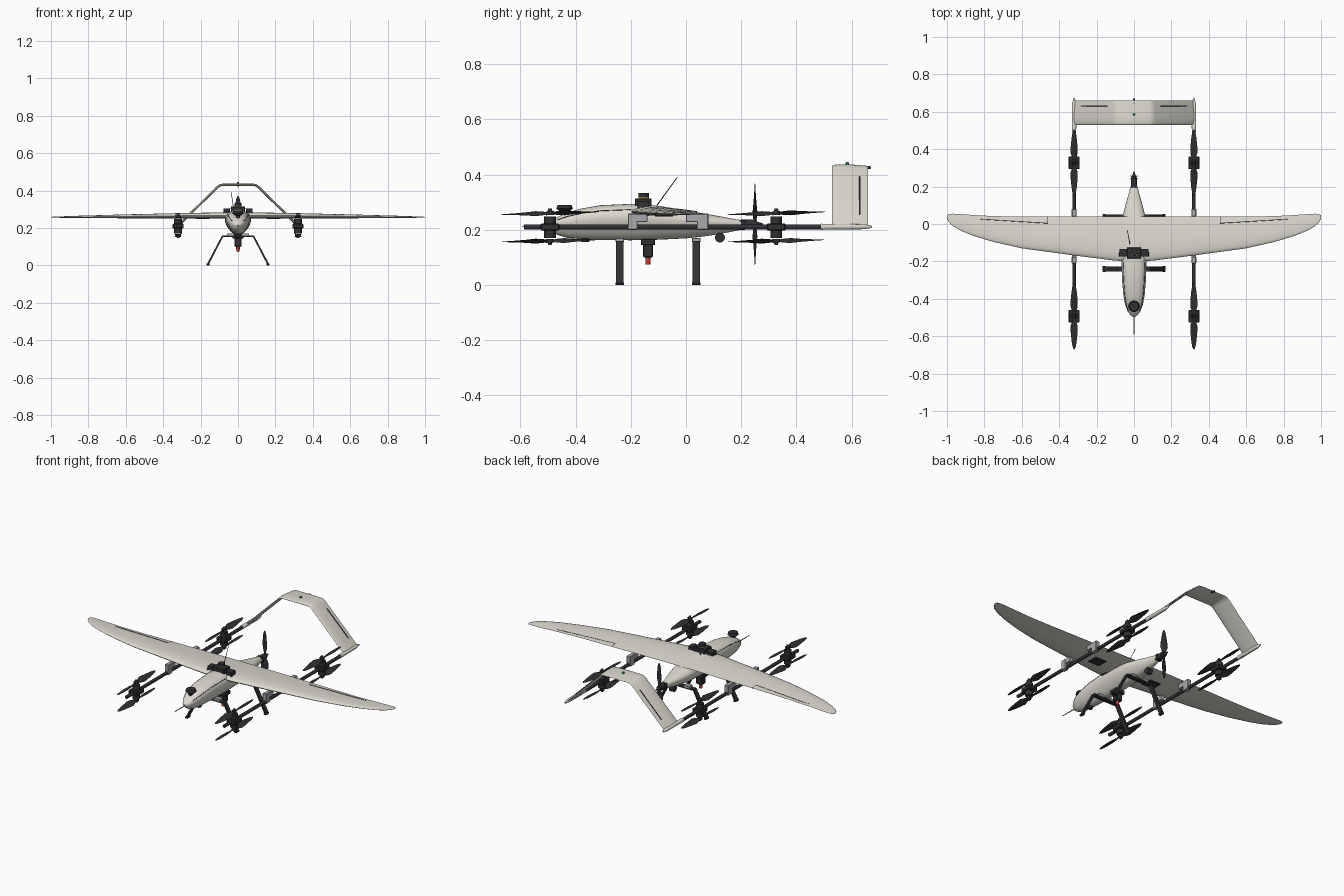
import bpy, bmesh, math
from mathutils import Vector, Matrix

if "Cube" in bpy.data.objects:
    bpy.data.objects.remove(bpy.data.objects["Cube"])

def mat(name, r, g, b):
    m = bpy.data.materials.new(name)
    m.diffuse_color = (r, g, b, 1)
    m.use_nodes = True
    m.node_tree.nodes["Principled BSDF"].inputs["Base Color"].default_value = m.diffuse_color
    return m

SHELL = mat("shell", .72, .70, .63)
BLACK = mat("black", .03, .03, .034)
GREY = mat("grey", .4, .4, .42)
RED = mat("red", .6, .04, .03)
YELLOW = mat("yellow", .8, .6, .02)
GREEN = mat("green", .05, .4, .12)

def finish(name, bm, m):
    bmesh.ops.recalc_face_normals(bm, faces=bm.faces)
    me = bpy.data.meshes.new(name)
    bm.to_mesh(me)
    bm.free()
    me.materials.append(m)
    ob = bpy.data.objects.new(name, me)
    bpy.context.collection.objects.link(ob)
    return ob

def add_loft(bm, rings):
    vs = [[bm.verts.new(p) for p in r] for r in rings]
    n = len(rings[0])
    for a, b in zip(vs, vs[1:]):
        for i in range(n):
            j = (i + 1) % n
            bm.faces.new((a[i], a[j], b[j], b[i]))
    bm.faces.new(vs[0])
    bm.faces.new(vs[-1])

def loft(name, rings, m):
    bm = bmesh.new()
    add_loft(bm, rings)
    return finish(name, bm, m)

def box(name, c, size, m, bevel=.002):
    bm = bmesh.new()
    bmesh.ops.create_cube(bm, size=1, matrix=Matrix.Translation(c) @ Matrix.Diagonal((*size, 1)))
    bmesh.ops.bevel(bm, geom=bm.edges[:], offset=bevel, segments=1, affect='EDGES')
    return finish(name, bm, m)

def rod(name, a, b, r, m, r2=None, seg=20):
    a, b = Vector(a), Vector(b)
    d = b - a
    mx = Matrix.Translation((a + b) / 2) @ d.to_track_quat('Z', 'Y').to_matrix().to_4x4()
    bm = bmesh.new()
    bmesh.ops.create_cone(bm, cap_ends=True, segments=seg, radius1=r,
                          radius2=r if r2 is None else r2, depth=d.length, matrix=mx)
    return finish(name, bm, m)

# Profiles in (chord, thickness) units
def foil(n=12):
    us = [(1 - math.cos(math.pi * i / n)) / 2 for i in range(n + 1)]
    h = lambda u: 5 * (.2969 * u**.5 - .126 * u - .3516 * u**2 + .2843 * u**3 - .1015 * u**4)
    return [(u, h(u)) for u in us] + [(u, -h(u)) for u in us[-1:0:-1]]
FOIL = foil()
SLAB = [(0, -.5), (1, -.5), (1, .5), (0, .5)]

# Sweep a profile through (x, z, y_front, y_back, thickness) stations, mirrored in x
def sweep(name, half, prof, m):
    st = [(-s[0], *s[1:]) for s in reversed(half)] + [s for s in half if s[0] > 0]
    P = [Vector((s[0], s[1])) for s in st]
    rings = []
    for i, (x, z, y0, y1, t) in enumerate(st):
        d0 = (P[i] - P[max(i - 1, 0)]).normalized()
        d1 = (P[min(i + 1, len(P) - 1)] - P[i]).normalized()
        d = (d0 + d1).normalized()
        rings.append([(x - d.y * v * t, y0 + u * (y1 - y0), z + d.x * v * t) for u, v in prof])
    return loft(name, rings, m)

# Body section: wide shoulder, narrower keel
def section(y, zb, zt, w, x0=0, k=.35, n=32):
    zm = zb + .6 * (zt - zb)
    ring = []
    for i in range(n):
        a = 2 * math.pi * i / n
        c, s = math.cos(a), math.sin(a)
        x = w * math.copysign(abs(c)**.8, c) * (1 + k * min(s, 0))
        z = zm + math.copysign(abs(s)**.85, s) * ((zt - zm) if s > 0 else (zm - zb))
        ring.append((x0 + x, y, z))
    return ring

# Fuselage with canopy seam
BODY = [(-.497, .207, .217, .006), (-.485, .193, .232, .022), (-.465, .181, .247, .035),
        (-.43, .171, .263, .048), (-.38, .166, .277, .057), (-.31, .163, .289, .063),
        (-.2, .162, .294, .068), (-.1, .164, .287, .07), (.0, .169, .271, .065),
        (.05, .174, .262, .058), (.1, .181, .253, .046), (.15, .19, .244, .032), (.2, .2, .235, .018)]
rings = [section(*s) for s in BODY]
loft("fuselage", rings, SHELL)
for k, side in ((3, "right"), (13, "left")):
    cu = bpy.data.curves.new("canopy_seam_" + side, 'CURVE')
    cu.dimensions = '3D'
    cu.bevel_depth = .0015
    cu.bevel_resolution = 1
    sp = cu.splines.new('POLY')
    pts = [r[k] for r in rings[2:7]]
    sp.points.add(len(pts) - 1)
    for p, q in zip(sp.points, pts):
        p.co = (*q, 1)
    cu.materials.append(BLACK)
    bpy.context.collection.objects.link(bpy.data.objects.new(cu.name, cu))

# Wing and hinge lines
sweep("wing", [(0, .267, -.2, .04, .032), (.1, .267, -.196, .04, .032), (.32, .265, -.168, .04, .028),
               (.6, .262, -.13, .04, .021), (.75, .26, -.096, .042, .016), (.86, .259, -.063, .048, .012),
               (.93, .258, -.034, .053, .009), (.97, .258, -.01, .055, .006), (.99, .258, .01, .054, .004),
               (1, .258, .028, .046, .002)], FOIL, SHELL)

# Arched tail and its end fairings
sweep("tail_arch", [(0, .431, .53, .66, .013), (.08, .431, .53, .66, .013), (.095, .428, .53, .66, .013),
                    (.11, .418, .53, .66, .013), (.318, .214, .53, .66, .013)], FOIL, SHELL)
box("tail_light", (0, .585, .44), (.012, .012, .01), GREEN)
rod("tail_rear_lamp", (0, .645, .428), (0, .67, .425), .005, BLACK)

# Landing gear
for n, y in (("front", -.24), ("rear", .037)):
    sweep(n + "_landing_gear", [(0, .155, y - .013, y + .013, .01), (.083, .155, y - .013, y + .013, .01),
                                (.162, .004, y - .013, y + .013, .01)], SLAB, BLACK)
    for sx in (-1, 1):
        box(n + "_gear_foot", (sx * .16, y, .005), (.016, .032, .01), BLACK)
        box(n + "_gear_mount", (sx * .04, y, .163), (.04, .03, .016), GREY)

# Two-blade propeller spinning about local z, blades along y
def prop(name, loc, R, hand, rot):
    bm = bmesh.new()
    blade = [(.06, .016, .006, 20), (.15, .026, .005, 32), (.3, .042, .004, 25), (.5, .038, .003, 17),
             (.75, .028, .0025, 11), (.92, .018, .002, 8), (1, .005, .001, 6)]
    for turn in (0, math.pi):
        T = Matrix.Rotation(turn, 4, 'Z')
        rs = []
        for r, c, t, p in blade:
            a = hand * math.radians(p)
            ring = []
            for i in range(10):
                q = 2 * math.pi * i / 10
                u, v = math.cos(q) * c / 2, math.sin(q) * t / 2
                ring.append(T @ Vector((u * math.cos(a) - v * math.sin(a), r * R,
                                        u * math.sin(a) + v * math.cos(a))))
            rs.append(ring)
        add_loft(bm, rs)
    bmesh.ops.create_cone(bm, cap_ends=True, segments=16, radius1=.014, radius2=.014, depth=.014)
    ob = finish(name, bm, BLACK)
    ob.location = loc
    ob.rotation_euler = rot
    return ob

# Booms with coaxial lift motors, brackets, fairings, wing details
for sx, side in ((1, "right"), (-1, "left")):
    X = sx * .32
    rod(side + "_boom", (X, -.587, .21), (X, .53, .21), .0095, BLACK)
    loft(side + "_tail_fairing", [section(y, .21 - h, .212 + h, w, X, 0, 16) for y, h, w in (
        (.49, .010, .0105), (.53, .009, .012), (.64, .008, .011), (.665, .005, .006), (.675, .002, .002))], SHELL)
    for n, y in (("front", -.493), ("rear", .327)):
        lab = side + "_" + n
        box(lab + "_motor_mount", (X, y, .21), (.058, .068, .026), BLACK, .004)
        rod(lab + "_upper_motor", (X, y, .222), (X, y, .249), .021, BLACK)
        rod(lab + "_lower_motor", (X, y, .171), (X, y, .198), .021, BLACK)
        rod(lab + "_upper_hub", (X, y, .26), (X, y, .278), .011, BLACK, .006)
        rod(lab + "_lower_hub", (X, y, .145), (X, y, .162), .006, BLACK, .011)
        prop(lab + "_upper_propeller", (X, y, .26), .177, sx, (math.radians(1.6), 0, 0))
        prop(lab + "_lower_propeller", (X, y, .16), .174, -sx, (math.radians(1.2), 0, 0))
    for n, y, l in (("front", -.193, .036), ("rear", .06, .042)):
        box(f"{side}_{n}_boom_bracket", (X, y, .229), (.026, l, .06), GREY, .003)
    box(side + "_bracket_rail_front", (X, -.165, .243), (.024, .05, .03), GREY)
    box(side + "_bracket_rail_rear", (X, .025, .243), (.024, .05, .03), GREY)
    box(side + "_wing_hatch", (sx * .19, -.08, .2505), (.075, .065, .006), BLACK)
    rod(side + "_aileron_hinge", (sx * .46, .004, .2685), (sx * .82, .026, .2615), .0016, BLACK, seg=6)
    rod(side + "_aileron_end", (sx * .46, .004, .2685), (sx * .46, .04, .2635), .0014, BLACK, seg=6)
    rod(side + "_tail_hinge", (sx * .14, .63, .392), (sx * .28, .63, .2555), .0032, BLACK, seg=6)

# Pusher motor and propeller
box("pusher_mount", (0, .205, .218), (.034, .02, .036), BLACK)
rod("pusher_motor", (0, .2, .22), (0, .242, .22), .017, BLACK)
rod("pusher_spinner", (0, .242, .22), (0, .28, .22), .014, BLACK, .003)
prop("pusher_propeller", (0, .25, .22), .15, 1, (math.pi / 2, 0, 0))

# Top sensor and its bridge bracket
sweep("sensor_bridge", [(0, .302, -.175, -.135, .005), (.076, .302, -.175, -.135, .005),
                        (.078, .25, -.175, -.135, .005)], SLAB, BLACK)
box("sensor_base", (0, -.155, .3), (.075, .06, .028), BLACK)
for sx in (-1, 1):
    box("sensor_side_unit", (sx * .06, -.155, .293), (.034, .04, .02), BLACK)
rod("sensor_drum", (0, -.153, .31), (0, -.153, .334), .0185, BLACK)
rod("sensor_band", (0, -.153, .312), (0, -.153, .317), .0192, YELLOW)

# Antennas, nose puck and probe
rod("whip_antenna", (-.02, -.115, .275), (-.036, -.032, .39), .002, BLACK, .0015, 8)
rod("nose_puck_stem", (0, -.44, .25), (0, -.44, .272), .012, BLACK)
rod("nose_puck_base", (0, -.44, .267), (0, -.44, .277), .018, BLACK, .03)
rod("nose_puck_top", (0, -.44, .277), (0, -.44, .29), .03, BLACK, .025, 28)
rod("air_probe", (0, -.48, .212), (0, -.592, .212), .0032, GREY, .002, 10)

# Belly sensors
box("belly_mount", (0, -.138, .155), (.06, .05, .022), BLACK)
box("belly_camera", (0, -.138, .125), (.04, .036, .05), BLACK, .004)
rod("belly_red_lens", (0, -.138, .1), (0, -.138, .075), .009, RED)
rod("nose_camera", (0, -.365, .168), (0, -.365, .155), .018, BLACK, .013)
rod("belly_tail_wheel", (-.014, .123, .172), (.014, .123, .172), .018, BLACK)

# Smooth shading with kept edges
bpy.ops.object.select_all(action='DESELECT')
for ob in bpy.context.scene.objects:
    if ob.type == 'MESH':
        ob.select_set(True)
        bpy.context.view_layer.objects.active = ob
bpy.ops.object.shade_smooth_by_angle(angle=math.radians(35))
